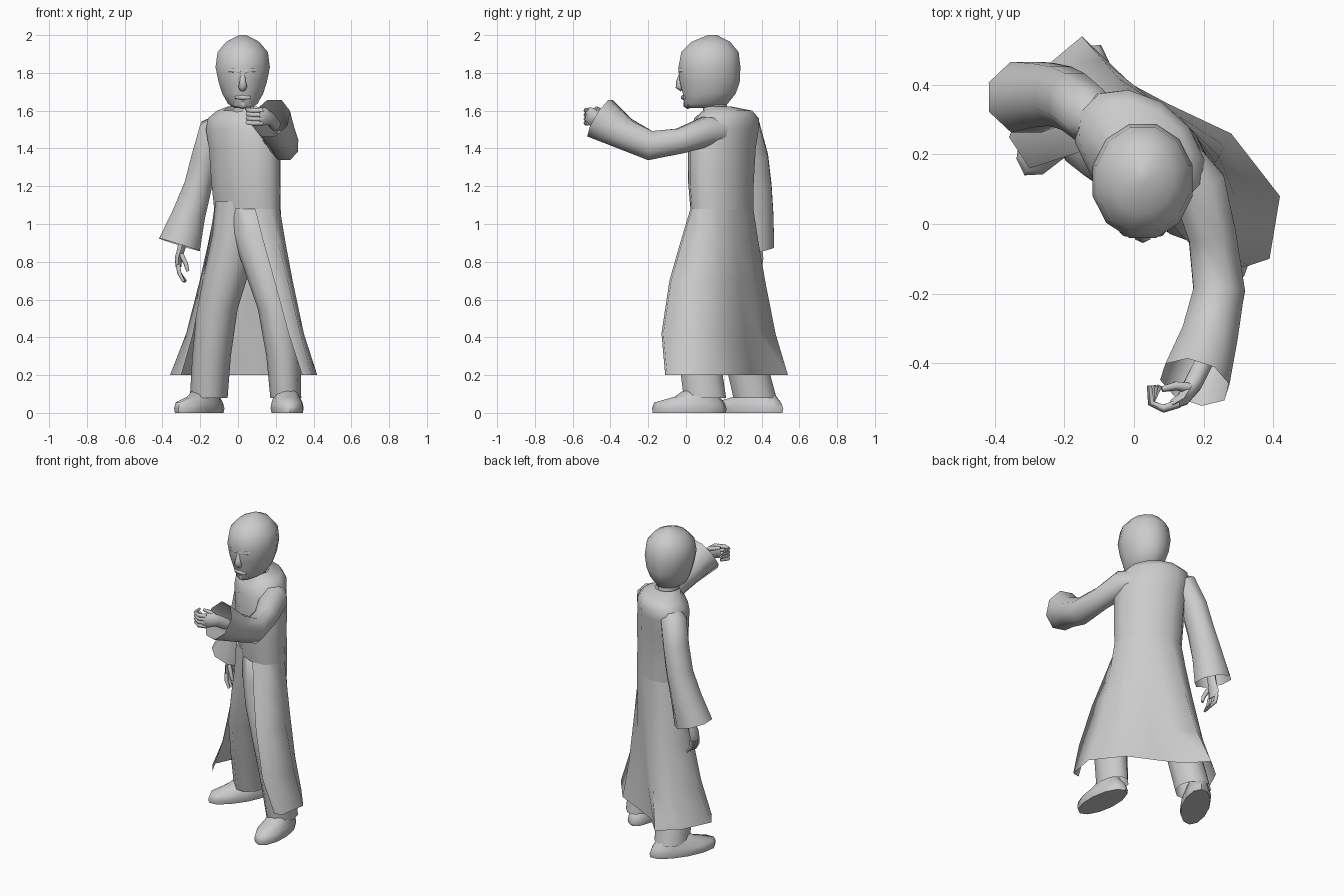
import bpy, math
from mathutils import Vector

TURN = -40   # body is turned towards its right
START = -48  # angle of the coat's left front edge


def loft(name, rings, closed=True, caps=(True, True), angle=60):
    n = len(rings[0])
    verts = [tuple(p) for r in rings for p in r]
    faces = []
    for k in range(len(rings) - 1):
        for i in range(n if closed else n - 1):
            j = (i + 1) % n
            faces.append((k*n + i, k*n + j, (k+1)*n + j, (k+1)*n + i))
    if caps[0]:
        faces.append(tuple(range(n))[::-1])
    if caps[1]:
        faces.append(tuple(range(len(verts) - n, len(verts))))
    me = bpy.data.meshes.new(name)
    me.from_pydata(verts, [], faces)
    ob = bpy.data.objects.new(name, me)
    bpy.context.collection.objects.link(ob)
    bpy.ops.object.select_all(action='DESELECT')
    ob.select_set(True)
    bpy.context.view_layer.objects.active = ob
    bpy.ops.object.mode_set(mode='EDIT')
    bpy.ops.mesh.select_all(action='SELECT')
    bpy.ops.mesh.normals_make_consistent(inside=False)
    bpy.ops.object.mode_set(mode='OBJECT')
    bpy.ops.object.shade_smooth_by_angle(angle=math.radians(angle))
    return ob


def oval_point(x, y, z, a, b, turn, deg):
    p, t = math.radians(deg), math.radians(turn)
    u, v = a*math.cos(p), b*math.sin(p)
    return Vector((x + u*math.cos(t) - v*math.sin(t), y + u*math.sin(t) + v*math.cos(t), z))


def oval(x, y, z, a, b, turn=0, n=12, start=0):
    return [oval_point(x, y, z, a, b, turn, start + 360*i/n) for i in range(n)]


def limb(name, path, up, n=8, caps=(True, True), angle=75):
    # path: (x, y, z, half width, half height), cross-sections follow the path
    pts = [Vector(p[:3]) for p in path]
    rings = []
    for k, p in enumerate(path):
        d = (pts[min(k+1, len(pts)-1)] - pts[max(k-1, 0)]).normalized()
        u = d.cross(Vector(up)).normalized()
        v = u.cross(d)
        rings.append([pts[k] + u*p[3]*math.cos(2*math.pi*(i+.5)/n) + v*p[4]*math.sin(2*math.pi*(i+.5)/n)
                      for i in range(n)])
    return loft(name, rings, True, caps, angle)


# coat torso
WAIST = (.05, .19, 1.08, .205, .138)
torso = [WAIST, (.042, .185, 1.22, .212, .145), (.035, .19, 1.40, .218, .15), (.02, .205, 1.50, .22, .15),
         (.02, .215, 1.56, .205, .145), (.025, .22, 1.6, .155, .112), (.02, .165, 1.622, .075, .075)]
loft("coat_torso", [oval(*r, TURN, 12, START) for r in torso], caps=(False, False))

# coat skirt, open at the front, its top points match the torso's
hem = [(.34, -.11), (.39, -.10), (.42, .08), (.28, .26), (.10, .345), (-.04, .42),
       (-.15, .54), (-.27, .44), (-.36, .25), (-.30, .16)]
rows = []
for z, t in ((1.08, 0), (.9, .15), (.7, .34), (.42, .64), (.2, 1)):
    row = []
    for i, h in enumerate(hem):
        w = oval_point(*WAIST, TURN, START + 30*i)
        p = w.lerp(Vector((h[0], h[1], z)), t)
        p.z = z
        if i < 2:
            p.y -= .075*math.sin(math.pi*t)
            p.x += .02*math.sin(math.pi*t)
        row.append(p)
    rows.append(row)
loft("coat_skirt", rows, False, (False, False), 80)

# trousers
legs = {
    "left_leg": [(.07, .16, 1.12, .13, .11), (.09, .13, .95, .125, .115), (.14, .08, .78, .115, .115),
                 (.205, .05, .55, .10, .11), (.24, .07, .3, .09, .115), (.253, .10, .08, .082, .118)],
    "right_leg": [(.01, .18, 1.12, .13, .11), (-.01, .19, .95, .125, .115), (-.05, .21, .78, .12, .115),
                  (-.11, .25, .55, .108, .115), (-.14, .31, .3, .102, .115), (-.155, .365, .08, .1, .12)]}
for name, rs in legs.items():
    loft(name, [oval(*r, 0, 10) for r in rs], caps=(True, False), angle=80)


# shoes, stacked soles shrinking back to the ankle
def shoe(name, heel, toe):
    h, t = Vector(heel), Vector(toe)
    d = t - h
    turn = math.degrees(math.atan2(d.y, d.x))
    rings = []
    for z, s0, s1, w in ((0, .01, .99, .083), (.025, 0, 1, .088), (.055, .03, .97, .082),
                         (.085, .1, .70, .07), (.14, .2, .50, .05)):
        c = h + d*(s0 + s1)/2
        rings.append(oval(c.x, c.y, z, d.length*(s1 - s0)/2, w, turn, 12))
    loft(name, rings)


shoe("left_shoe", (.245, .215), (.275, -.18))
shoe("right_shoe", (-.095, .515), (-.315, .14))

# sleeves
limb("left_sleeve", [(.12, .20, 1.49, .07, .075), (.185, .11, 1.49, .085, .083), (.225, -.03, 1.44, .074, .072),
                     (.245, -.19, 1.415, .08, .084), (.215, -.33, 1.48, .088, .09),
                     (.175, -.455, 1.56, .105, .122)], (0, 0, 1), 8, (True, False))
limb("right_sleeve", [(-.08, .27, 1.54, .05, .05), (-.13, .315, 1.50, .08, .085), (-.175, .352, 1.35, .078, .09),
                      (-.212, .368, 1.20, .08, .092), (-.26, .37, 1.05, .095, .1),
                      (-.31, .365, .89, .122, .11)], (0, 1, 0), 8, (True, False))

# raised hand with curled fingers
limb("left_palm", [(.20, -.40, 1.52, .03, .035), (.17, -.46, 1.56, .03, .038), (.14, -.505, 1.57, .022, .048),
                   (.11, -.52, 1.57, .016, .045)], (0, 0, 1), 6)
for k in range(4):
    z = 1.60 - .022*k
    limb(f"left_finger_{k+1}", [(.13, -.515, z, .014, .014), (.085, -.53, z, .013, .014),
                                (.05, -.515, z + .004, .011, .012), (.045 + .01*k, -.465, z + .006, .008, .009)],
         (0, 0, 1), 5)
limb("left_thumb", [(.16, -.47, 1.59, .016, .016), (.12, -.465, 1.605, .014, .014),
                    (.08, -.475, 1.615, .009, .009)], (0, 0, 1), 5)

# hanging hand
limb("right_palm", [(-.285, .37, .95, .026, .034), (-.30, .37, .87, .024, .034), (-.315, .365, .82, .022, .045),
                    (-.315, .36, .775, .018, .042)], (0, 1, 0), 6)
for k in range(4):
    y = .393 - .022*k
    limb(f"right_finger_{k+1}", [(-.316, y, .785, .013, .013), (-.31, y - .006, .74, .012, .012),
                                 (-.275 - .004*k, y - .012, .695, .008, .008)], (0, 1, 0), 5)
limb("right_thumb", [(-.30, .335, .84, .015, .015), (-.275, .32, .79, .013, .013),
                     (-.265, .32, .75, .009, .009)], (0, 1, 0), 5)

# head and neck
loft("neck", [oval(.02, .16, 1.58, .062, .062), oval(.02, .145, 1.70, .058, .062)])
skull = [(.08, 1.615, .045, .085), (.105, 1.635, .08, .118), (.123, 1.69, .112, .145), (.126, 1.75, .132, .164),
         (.124, 1.83, .149, .17), (.127, 1.91, .138, .157), (.132, 1.965, .09, .105), (.14, 2.0, .02, .025)]
loft("head", [oval(.025, y, z, a, b, 0, 12, 15) for y, z, a, b in skull], angle=70)

# face: nose, brows, mouth and chin sunk into the skull
limb("nose", [(.025, -.02, 1.80, .014, .014), (.025, -.034, 1.755, .018, .018),
              (.025, -.034, 1.728, .026, .022), (.025, -.018, 1.71, .016, .012)], (0, -1, 0), 6)
for s in (-1, 1):
    limb("brow", [(.025 + s*.01, -.03, 1.805, .012, .012), (.025 + s*.05, -.024, 1.815, .014, .014),
                  (.025 + s*.09, .012, 1.81, .008, .008)], (0, 0, 1), 6)
limb("mouth", [(-.015, -.006, 1.67, .01, .008), (.025, -.014, 1.67, .014, .014), (.065, -.006, 1.67, .01, .008)],
     (0, 0, 1), 6)
limb("chin", [(-.015, .02, 1.638, .014, .018), (.025, .01, 1.635, .026, .027), (.065, .02, 1.638, .014, .018)],
     (0, 0, 1), 6)
